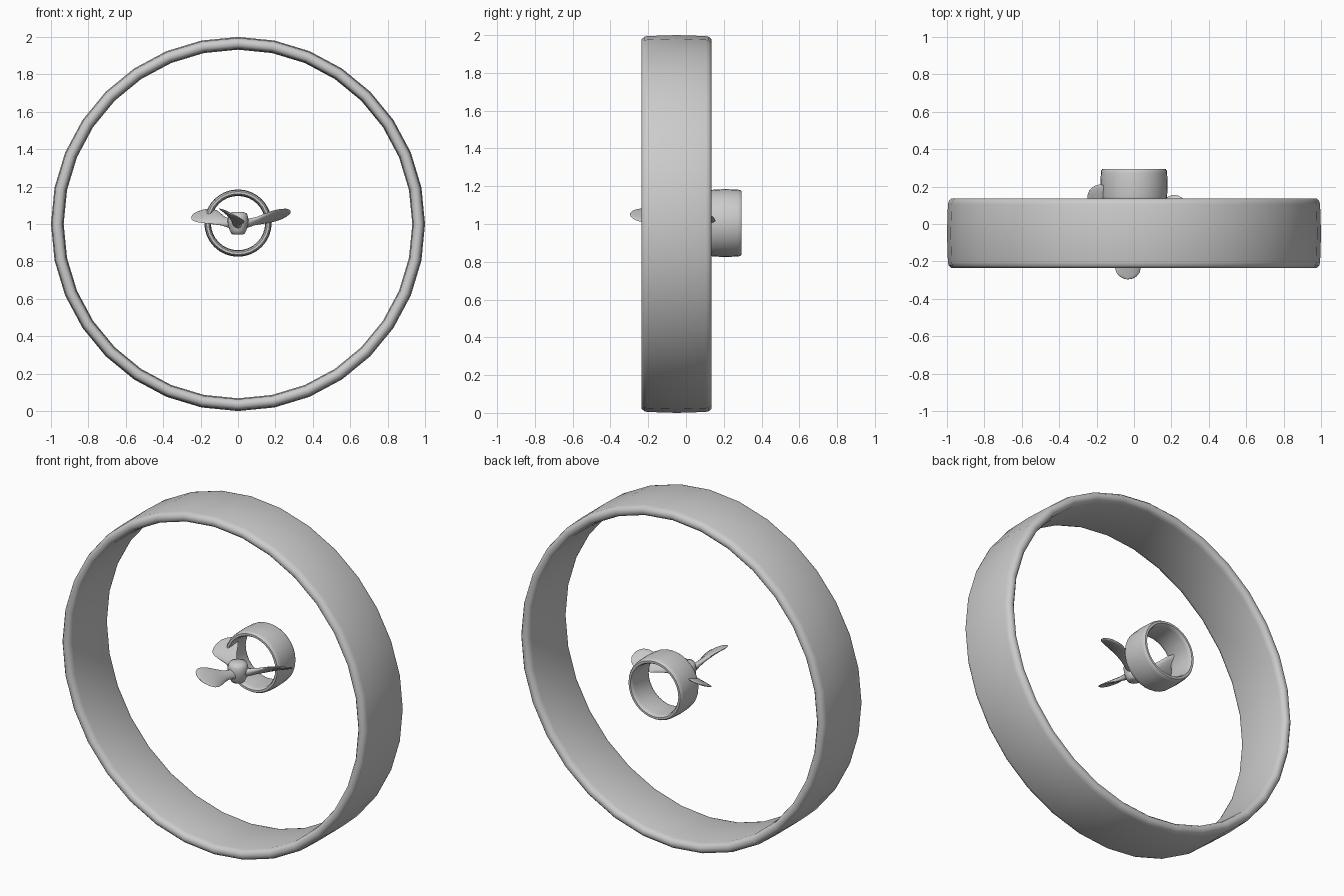
import bpy, bmesh
from math import sin, cos, pi, radians
from mathutils import Vector

if "Cube" in bpy.data.objects:
    bpy.data.objects.remove(bpy.data.objects["Cube"])


def finish(bm, name, angle=50):
    bmesh.ops.remove_doubles(bm, verts=bm.verts, dist=1e-5)
    bmesh.ops.recalc_face_normals(bm, faces=bm.faces)
    me = bpy.data.meshes.new(name)
    bm.to_mesh(me)
    bm.free()
    ob = bpy.data.objects.new(name, me)
    bpy.context.collection.objects.link(ob)
    bpy.ops.object.select_all(action='DESELECT')
    ob.select_set(True)
    bpy.context.view_layer.objects.active = ob
    bpy.ops.object.shade_smooth_by_angle(angle=radians(angle))
    return ob


def skin(bm, loops, closed):
    """Bridge consecutive vertex loops with quads."""
    rows = [[bm.verts.new(p) for p in loop] for loop in loops]
    n = len(rows[0])
    for i in range(len(rows) if closed else len(rows) - 1):
        a, b = rows[i], rows[(i + 1) % len(rows)]
        for j in range(n):
            k = (j + 1) % n
            bm.faces.new((a[j], a[k], b[k], b[j]))
    if not closed:
        bm.faces.new(rows[0])
        bm.faces.new(rows[-1])


def ring(name, r_out, r_in, y0, y1, cz, bevel, bulge, sides):
    """Rounded band around the y axis."""
    rm, ym, t = (r_out + r_in) / 2, (y0 + y1) / 2, (r_out - r_in) / 2
    half = [(t * 0.35, y0), (t * 0.72, y0 + bevel * 0.45), (t - bulge, y0 + bevel),
            (t, ym), (t - bulge, y1 - bevel), (t * 0.72, y1 - bevel * 0.45), (t * 0.35, y1)]
    prof = [(rm + d, y) for d, y in half] + [(rm - d, y) for d, y in reversed(half)]
    bm = bmesh.new()
    loops = []
    for i in range(sides):
        a = 2 * pi * i / sides
        loops.append([(r * cos(a), y, cz + r * sin(a)) for r, y in prof])
    skin(bm, loops, True)
    return finish(bm, name)


# Large outer hoop and small rear hoop
ring("outer_hoop", 1.0, 0.932, -0.235, 0.135, 1.0, 0.03, 0.005, 32)
ring("small_hoop", 0.18, 0.145, 0.125, 0.295, 1.005, 0.022, 0.003, 32)

# Propeller hub, turned around the z axis
bm = bmesh.new()
hub = [(0.022, 0.943), (0.036, 0.948), (0.044, 0.965), (0.052, 0.99), (0.056, 1.015),
       (0.054, 1.04), (0.046, 1.057), (0.022, 1.065)]
skin(bm, [[(r * cos(2 * pi * i / 20), r * sin(2 * pi * i / 20), z) for i in range(20)]
          for r, z in hub], False)
finish(bm, "propeller_hub")

# Blade stations: radius, chord, thickness, pitch in degrees, centre height
stations = [(0.02, 0.065, 0.050, 45, 1.000), (0.06, 0.055, 0.042, 43, 1.005),
            (0.10, 0.062, 0.030, 39, 1.015), (0.14, 0.092, 0.025, 35, 1.026),
            (0.18, 0.128, 0.022, 31, 1.037), (0.22, 0.152, 0.019, 28, 1.045),
            (0.25, 0.150, 0.016, 26, 1.049), (0.275, 0.118, 0.013, 25, 1.052),
            (0.29, 0.075, 0.010, 24, 1.054), (0.298, 0.020, 0.006, 24, 1.055)]
for b in range(3):
    ang = radians(-98 + 120 * b)
    out = Vector((cos(ang), sin(ang), 0))
    side = Vector((-sin(ang), cos(ang), 0))
    up = Vector((0, 0, 1))
    loops = []
    for r, chord, thick, pitch, z in stations:
        p = radians(pitch)
        along = side * cos(p) - up * sin(p)
        normal = side * sin(p) + up * cos(p)
        loops.append([out * r + up * z + along * (chord / 2 * cos(t)) + normal * (thick / 2 * sin(t))
                      for t in (2 * pi * i / 14 for i in range(14))])
    bm = bmesh.new()
    skin(bm, loops, False)
    finish(bm, f"propeller_blade_{b + 1}", 70)
